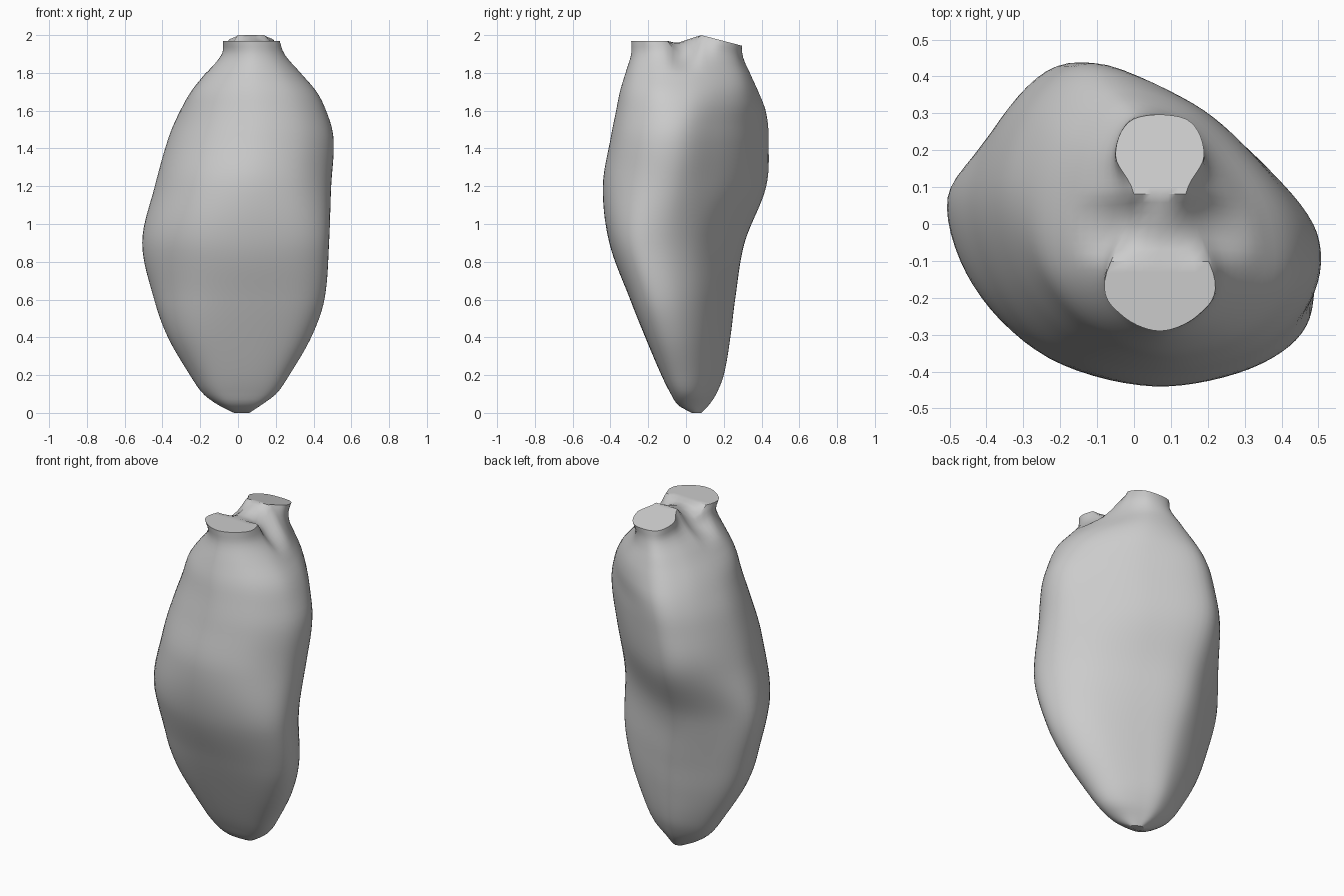
import bpy
from math import pi, sin
from mathutils import Vector

if "Cube" in bpy.data.objects:
    bpy.data.objects.remove(bpy.data.objects["Cube"])

SUB = 7          # curve steps between control points (odd, so the rim pairs up)
ROWS = 60        # rings along the height
COLS = 6         # strips across the openings and saddle

# Outline shapes in a unit box, clockwise from the left wall
BASE = [(-1, .27), (-.72, .72), (-.22, 1), (.27, .74), (.73, .32), (.97, -.15),
        (.98, -.62), (.72, -.93), (.1, -1), (-.58, -.88), (-.94, -.4)]
LOW = [(-1, .34), (-.72, .73), (-.27, 1), (.25, .73), (.72, .3), (.97, -.18),
       (.97, -.64), (.67, -.92), (.1, -1), (-.46, -.84), (-.86, -.33)]
HIGH = [(-1, .17), (-.8, .75), (-.42, 1), (.22, .71), (.68, .32), (.99, -.1),
        (.95, -.52), (.6, -.87), (.05, -1), (-.5, -.82), (-.86, -.4)]
SHOULDER = [(-.95, .12), (-.8, .64), (-.42, .97), (.2, .86), (.63, .5), (.92, .03),
            (.96, -.48), (.6, -.86), (0, -1), (-.54, -.82), (-.91, -.42)]
OPENINGS = [(-.46, .17), (-.8, .6), (-.48, .93), (.48, .93), (.8, .6), (.46, .17),
            (1, -.55), (.68, -.86), (0, -1), (-.68, -.86), (-1, -.55)]
SHAPES = [(0, BASE), (.35, BASE), (.85, LOW), (1.35, HIGH), (1.5, HIGH),
          (1.8, SHOULDER), (1.97, OPENINGS)]

# Height, then the x range and the y range of the wall
EXTENTS = [(0, -.02, .06, .03, .08), (.04, -.1, .12, -.04, .12), (.1, -.18, .2, -.08, .16),
           (.2, -.25, .27, -.13, .2), (.4, -.365, .385, -.215, .235), (.6, -.44, .455, -.295, .26),
           (.9, -.505, .48, -.405, .31), (1.2, -.44, .488, -.44, .425), (1.45, -.37, .5, -.4, .437),
           (1.6, -.31, .465, -.37, .425), (1.7, -.26, .42, -.35, .39), (1.8, -.18, .335, -.32, .345),
           (1.9, -.095, .25, -.29, .31), (1.97, -.08, .22, -.29, .305)]


def clamp(v):
    return max(0, min(1, v))


def spline(a, b, c, d, t):
    return b + ((c - a) + (2 * a - 5 * b + 4 * c - d + (3 * b - a - 3 * c + d) * t) * t) * t / 2


def extent(z):
    """Smooth wall range at a height."""
    k = max(i for i in range(len(EXTENTS) - 1) if EXTENTS[i][0] <= z)
    b, c = EXTENTS[k], EXTENTS[k + 1]
    a, d = EXTENTS[max(k - 1, 0)], EXTENTS[min(k + 2, len(EXTENTS) - 1)]
    t, span = (z - b[0]) / (c[0] - b[0]), c[0] - b[0]
    out = []
    for j in range(1, 5):
        m0 = (c[j] - a[j]) / (c[0] - a[0]) * span
        m1 = (d[j] - b[j]) / (d[0] - b[0]) * span
        rise = c[j] - b[j]
        out.append(b[j] + t * (m0 + t * (3 * rise - 2 * m0 - m1 + t * (m0 + m1 - 2 * rise))))
    return out


def outline(z):
    """Blend neighbouring shapes and round them into a closed curve."""
    k = max(i for i in range(len(SHAPES) - 1) if SHAPES[i][0] <= z)
    (z0, s0), (z1, s1) = SHAPES[k], SHAPES[k + 1]
    t = (z - z0) / (z1 - z0)
    t = t * t if s1 is OPENINGS else t * t * (3 - 2 * t)
    pts = [Vector(p).lerp(Vector(q), t) for p, q in zip(s0, s1)]
    n = len(pts)
    return [spline(pts[i - 1], pts[i], pts[(i + 1) % n], pts[(i + 2) % n], s / SUB)
            for i in range(n) for s in range(SUB)]


def rim_offset(y):
    """Level front opening, sloping rear opening, slight dip between."""
    if y > .08:
        return .03 - .26 * (y - .08)
    return .04 * clamp((y + .04) / .12) - .01 * clamp((y + .1) / .04)


def saddle_drop(y):
    """How far the flanks of the saddle fall below its crest."""
    return .05 * sin(pi * clamp((y + .1) / .18))


# Rings are packed closer at the tip and at the top
verts, faces = [], []
for r in range(ROWS + 1):
    u = r / ROWS
    z = 1.97 * (.45 * u + .55 * u * u * (3 - 2 * u))
    x0, x1, y0, y1 = extent(z)
    rim = clamp((z - 1.8) / .17)
    for p in outline(z):
        x = (x0 + x1 + p.x * (x1 - x0)) / 2
        y = (y0 + y1 + p.y * (y1 - y0)) / 2
        verts.append((x, y, z + rim * (rim_offset(y) - saddle_drop(y))))

# Wall and tip
n = len(verts) // (ROWS + 1)
for r in range(ROWS):
    for i in range(n):
        j = (i + 1) % n
        faces.append((r * n + i, (r + 1) * n + i, (r + 1) * n + j, r * n + j))
faces.append(tuple(range(n)))

# Closed openings and saddle: matching sides are joined by arched strips
top, half = ROWS * n, 5 * SUB
first, last = (half + 1) // 2, (half + n) // 2
lines = []
for i in range(first, last):
    a, b = top + i, top + (half - i) % n
    line = [a]
    for c in range(1, COLS):
        f = c / COLS
        p = Vector(verts[a]).lerp(Vector(verts[b]), f)
        p.z += saddle_drop(p.y) * 4 * f * (1 - f)
        line.append(len(verts))
        verts.append(tuple(p))
    lines.append(line + [b])
for s, t in zip(lines, lines[1:]):
    faces += [(s[c], s[c + 1], t[c + 1], t[c]) for c in range(COLS)]
end = lines[-1]
faces += [(end[c], end[c + 1], top + last) for c in range(COLS)]

mesh = bpy.data.meshes.new("chamber_body")
mesh.from_pydata(verts, [], faces)
mesh.validate()
body = bpy.data.objects.new("chamber_body", mesh)
bpy.context.collection.objects.link(body)

grey = bpy.data.materials.new("plain_grey")
grey.use_nodes = True
grey.diffuse_color = (.6, .6, .6, 1)
grey.node_tree.nodes["Principled BSDF"].inputs["Base Color"].default_value = (.6, .6, .6, 1)
mesh.materials.append(grey)

# Outward normals and smooth shading with sharp rims
bpy.context.view_layer.objects.active = body
body.select_set(True)
bpy.ops.object.mode_set(mode='EDIT')
bpy.ops.mesh.select_all(action='SELECT')
bpy.ops.mesh.normals_make_consistent(inside=False)
bpy.ops.object.mode_set(mode='OBJECT')
bpy.ops.object.shade_smooth_by_angle(angle=.6)
